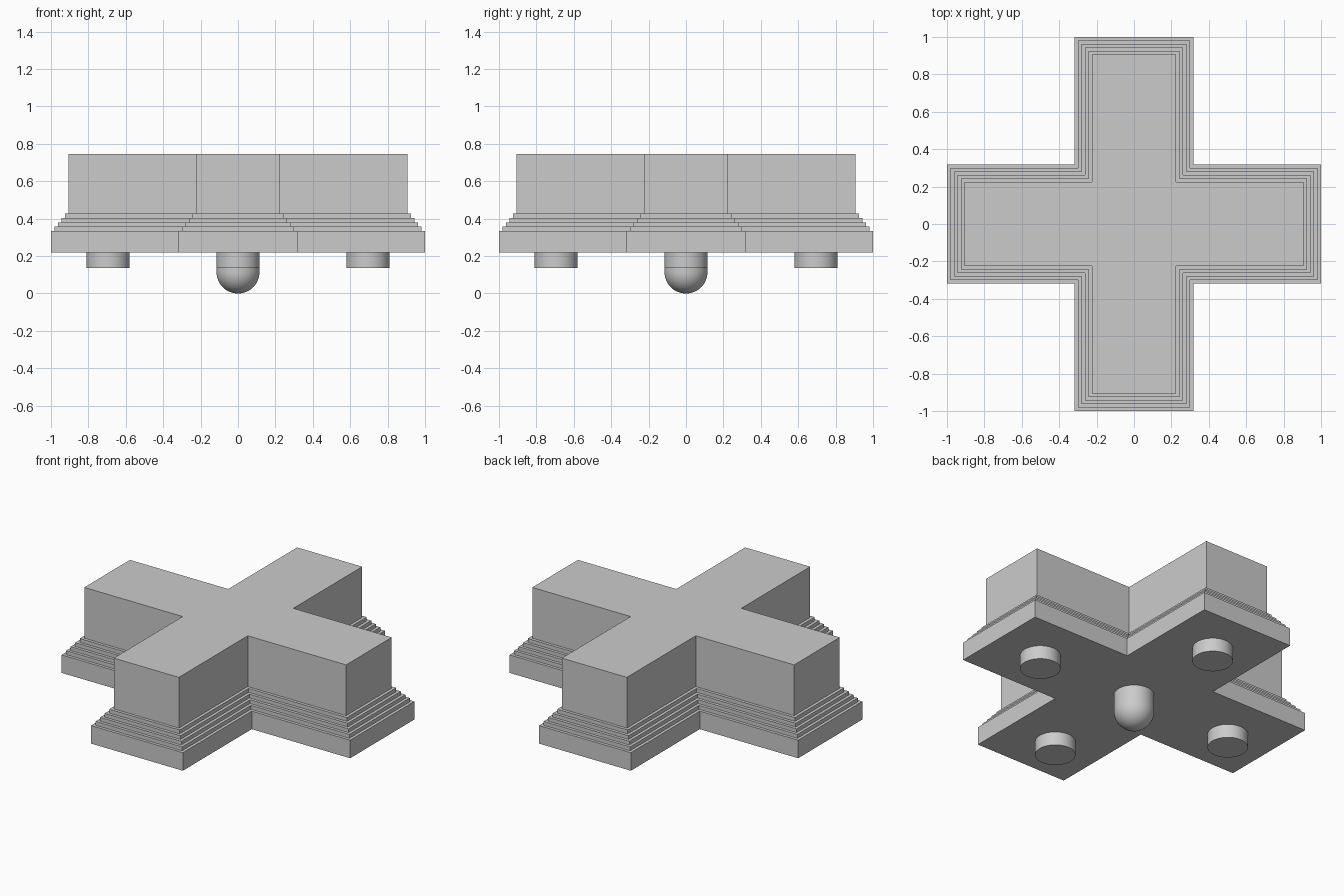
import bpy
import bmesh
import math

cube = bpy.data.objects.get("Cube")
if cube:
    bpy.data.objects.remove(cube, do_unlink=True)

grey = bpy.data.materials.new("plain_grey")
grey.use_nodes = True
colour = (0.6, 0.6, 0.6, 1)
grey.diffuse_color = colour
grey.node_tree.nodes["Principled BSDF"].inputs["Base Color"].default_value = colour


def finish(name, bm):
    bmesh.ops.recalc_face_normals(bm, faces=bm.faces[:])
    mesh = bpy.data.meshes.new(name)
    bm.to_mesh(mesh)
    bm.free()
    mesh.materials.append(grey)
    obj = bpy.data.objects.new(name, mesh)
    bpy.context.collection.objects.link(obj)
    return obj


def smooth(obj):
    bpy.ops.object.select_all(action='DESELECT')
    obj.select_set(True)
    bpy.context.view_layer.objects.active = obj
    bpy.ops.object.shade_smooth_by_angle(angle=math.radians(35))


def cross_outline(reach, half):
    # One quarter of the plus outline, turned four times
    quarter = [(reach, -half), (reach, half), (half, half)]
    points = []
    for turn in range(4):
        points += quarter
        quarter = [(-y, x) for x, y in quarter]
    return points


# Stepped cross: plinth, four mouldings and the tall body, as one skin
REACH, HALF, INSET = 1.0, 0.318, 0.0185
levels = [0.22, 0.333, 0.357, 0.38, 0.403, 0.427, 0.745]
bm = bmesh.new()
rings = []
for i, (low, high) in enumerate(zip(levels, levels[1:])):
    outline = cross_outline(REACH - i * INSET, HALF - i * INSET)
    for z in (low, high):
        rings.append([bm.verts.new((x, y, z)) for x, y in outline])
for a, b in zip(rings, rings[1:]):
    for k in range(len(a)):
        n = (k + 1) % len(a)
        bm.faces.new((a[k], a[n], b[n], b[k]))
bm.faces.new(rings[0])
bm.faces.new(rings[-1])
finish("stepped_cross_body", bm)

# Four flat round feet, one under each arm
RADIUS = 0.115
FOOT_LOW, FOOT_TOP = 0.135, 0.22
for name, x, y in (("left_foot", 1, 0), ("right_foot", -1, 0),
                   ("back_foot", 0, 1), ("front_foot", 0, -1)):
    bm = bmesh.new()
    bmesh.ops.create_cone(bm, cap_ends=True, segments=48, radius1=RADIUS,
                          radius2=RADIUS, depth=FOOT_TOP - FOOT_LOW)
    foot = finish(name, bm)
    foot.location = (x * 0.695, y * 0.695, (FOOT_LOW + FOOT_TOP) / 2)
    smooth(foot)

# Round-ended centre peg, spun from its profile
bm = bmesh.new()
STEPS = 12
profile = [(RADIUS * math.sin(t), RADIUS * (1 - math.cos(t)))
           for t in (math.pi / 2 * s / STEPS for s in range(STEPS + 1))]
profile += [(RADIUS, FOOT_LOW), (RADIUS, FOOT_TOP), (0, FOOT_TOP)]
verts = [bm.verts.new((r, 0, z)) for r, z in profile]
edges = [bm.edges.new(pair) for pair in zip(verts, verts[1:])]
bmesh.ops.spin(bm, geom=verts + edges, axis=(0, 0, 1), cent=(0, 0, 0),
               angle=math.tau, steps=48, use_duplicate=False)
bmesh.ops.remove_doubles(bm, verts=bm.verts[:], dist=0.0001)
smooth(finish("centre_peg", bm))
